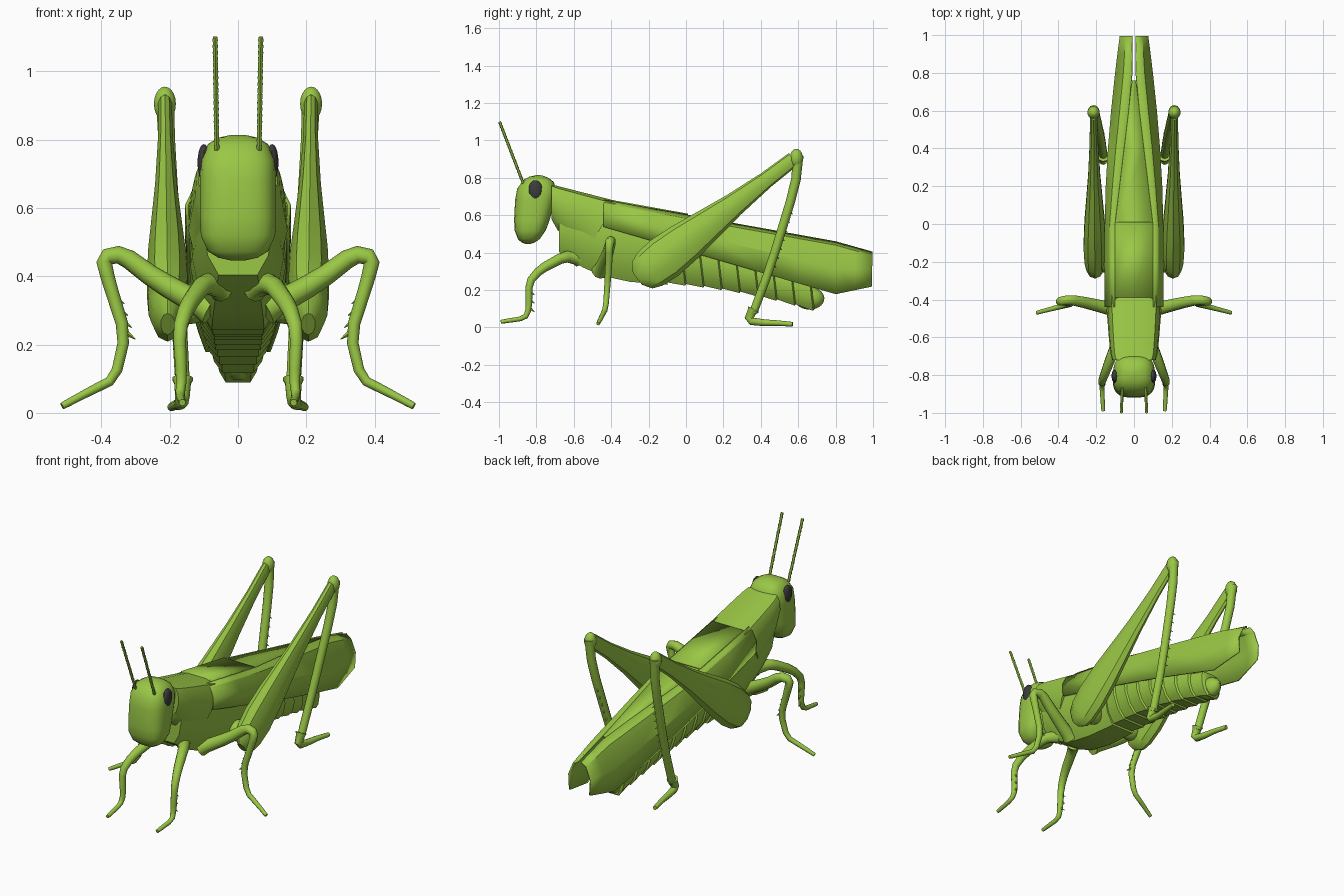
import bpy, bmesh, math
from mathutils import Vector

cube = bpy.data.objects.get("Cube")
if cube:
    bpy.data.objects.remove(cube, do_unlink=True)


def material(name, rgb):
    mat = bpy.data.materials.new(name)
    mat.use_nodes = True
    mat.diffuse_color = (*rgb, 1)
    bsdf = next(node for node in mat.node_tree.nodes if node.type == 'BSDF_PRINCIPLED')
    bsdf.inputs["Base Color"].default_value = (*rgb, 1)
    return mat


green = material("leaf green", (0.32, 0.57, 0.06))
charcoal = material("eye charcoal", (0.045, 0.045, 0.045))


def finish(name, bm, mat=green, mirror=False, thickness=0, angle=35):
    bmesh.ops.recalc_face_normals(bm, faces=bm.faces)
    mesh = bpy.data.meshes.new(name)
    bm.to_mesh(mesh)
    bm.free()
    mesh.materials.append(mat)
    obj = bpy.data.objects.new(name, mesh)
    bpy.context.collection.objects.link(obj)
    bpy.ops.object.select_all(action='DESELECT')
    obj.select_set(True)
    bpy.context.view_layer.objects.active = obj
    bpy.ops.object.shade_smooth_by_angle(angle=math.radians(angle))
    if thickness:
        solid = obj.modifiers.new("thickness", 'SOLIDIFY')
        solid.thickness = thickness
        solid.offset = 0
    if mirror:
        obj.modifiers.new("mirror", 'MIRROR')


def skin(bm, rings, closed=True):
    """Bridge rings of points; closed rings get end caps."""
    rows = [[bm.verts.new(point) for point in ring] for ring in rings]
    count = len(rows[0])
    for a, b in zip(rows, rows[1:]):
        for i in range(count if closed else count - 1):
            j = (i + 1) % count
            bm.faces.new((a[i], a[j], b[j], b[i]))
    if closed:
        bm.faces.new(rows[0])
        bm.faces.new(rows[-1])


def circle(sides):
    angles = [math.tau * (k + 0.5) / sides for k in range(sides)]
    return [(math.cos(a), math.sin(a)) for a in angles]


def tube(bm, path, radii, ref=(1, 0, 0), sides=10, flat=1):
    """Limb along a path; flat scales its width along ref."""
    rings = []
    for i, (point, radius) in enumerate(zip(path, radii)):
        along = (path[min(i + 1, len(path) - 1)] - path[max(i - 1, 0)]).normalized()
        across = Vector(ref)
        across = (across - along * across.dot(along)).normalized()
        up = along.cross(across)
        rings.append([point + radius * (across * c * flat + up * s) for c, s in circle(sides)])
    skin(bm, rings)


def knob(bm, center, size):
    """Ellipsoid used for joints and eyes."""
    made = bmesh.ops.create_uvsphere(bm, u_segments=14, v_segments=10, radius=1)
    for vert in made["verts"]:
        vert.co = Vector(center) + vert.co * Vector(size)


def spines(bm, start, end, count, direction):
    for i in range(count):
        root = start.lerp(end, i / (count - 1))
        tip = root + Vector(direction).normalized() * 0.04
        tube(bm, [root, tip], [0.011, 0.001], ref=(0.3, 1, 0.2), sides=5)


# Body cross-section as (width, height) fractions
half = [(0.55, 0), (0.85, 0.2), (1, 0.5), (0.97, 0.8), (0.82, 0.95), (0.4, 1)]
outline = half + [(-x, z) for x, z in reversed(half)]


def body_ring(y, width, low, top, lean=0):
    height = top - low
    return [(x * width, y + lean * (z - 1) * height, low + z * height) for x, z in outline]


# Thorax
bm = bmesh.new()
skin(bm, [body_ring(y, 0.14 - 0.25 * (y + 0.3) ** 2,
                    0.22 - 0.08 * y + 0.9 * max(0, -0.3 - y) ** 2,
                    0.56 - 0.18 * y)
          for y in (-0.68, -0.64, -0.55, -0.45, -0.3, -0.1)])
finish("thorax", bm)

# Saddle-shaped collar with a slanted rear edge
bm = bmesh.new()
skin(bm, [body_ring(-0.72 + 0.35 * t, 0.115 + 0.03 * math.sqrt(t),
                    0.58 - 0.19 * math.sqrt(t), 0.765 - 0.09 * t, 0.6 * t * t)
          for t in (0, 0.1, 0.25, 0.5, 0.75, 1)])
finish("collar", bm)


# Abdomen: overlapping rings that shrink toward the tail
def abdomen_ring(y, flare):
    return body_ring(y, 0.13 - 0.15 * y * y + flare,
                     0.22 - 0.1 * y - 0.15 * y * y - flare,
                     0.5 - 0.38 * y + flare, -0.12)


bm = bmesh.new()
segments = 8
length = 0.1
for i in range(segments):
    front = -0.14 + i * length
    rear = front + length
    skin(bm, [abdomen_ring(front, -0.01), abdomen_ring(rear, 0), abdomen_ring(rear + 0.01, -0.01)])
knob(bm, (0, 0.66, 0.155), (0.05, 0.08, 0.06))
finish("abdomen", bm)


# Folded wings: a roof-shaped sheet, its inner edges meeting in a V
def wing_ridge(y):
    return 0.6 - 0.18 * y - 0.1 * max(0, y - 0.8)


def wing_inner(y):
    return max(0.01, 0.1 - 0.12 * max(0, y))


def wing_row(y):
    ridge, inner = wing_ridge(y), wing_inner(y)
    side = 0.15 - 0.08 * max(0, y) ** 1.7
    low = 0.41 - 0.29 * y + 0.5 * max(0, y - 0.8)
    return [(inner, y, ridge), ((inner + side) / 2, y, ridge - 0.02),
            (side, y, (ridge + low) / 2), (side - 0.005, y, low)]


bm = bmesh.new()
skin(bm, [wing_row(y) for y in (-0.44, -0.2, 0, 0.2, 0.4, 0.6, 0.8, 0.9, 0.995)], closed=False)
finish("outer_wings", bm, mirror=True, thickness=0.01, angle=25)

bm = bmesh.new()
skin(bm, [[(side * wing_inner(y), y, wing_ridge(y) - 0.005) for side in (-1, 1)]
          for y in (-0.4, 0, 0.4, 0.76)], closed=False)
finish("inner_wing_panel", bm, thickness=0.01)

bm = bmesh.new()
skin(bm, [[(x, y, wing_ridge(y) + 0.005) for x in (-0.1, 0, 0.1)] for y in (-0.39, 0.01)],
     closed=False)
finish("wing_base_plate", bm, thickness=0.01)


# Head: stacked rounded rectangles, deeper toward the crown, with a narrow chin
def head_ring(t):
    width = 0.112 * math.sqrt(1 - abs(t) ** 6)
    depth = (0.102 + 0.02 * t) * math.sqrt(1 - t ** 4)
    ring = []
    for c, s in circle(24):
        x = math.copysign(abs(c) ** 0.7, c)
        y = -0.815 + 0.03 * t + depth * math.copysign(abs(s) ** 0.7, s)
        drop = 0.15 * max(0, t) * max(0, y + 0.78)
        ring.append((width * x, y, 0.63 + 0.185 * t - drop))
    return ring


bm = bmesh.new()
skin(bm, [head_ring(t) for t in (-0.995, -0.95, -0.85, -0.6, -0.3, 0, 0.3, 0.6, 0.85, 0.95, 0.995)])
finish("head", bm)

# Eyes
bm = bmesh.new()
knob(bm, (0.1, -0.805, 0.733), (0.019, 0.038, 0.054))
finish("eyes", bm, charcoal, mirror=True)

# Ringed antennae
bm = bmesh.new()
root, tip = Vector((0.062, -0.87, 0.77)), Vector((0.067, -0.997, 1.1))
steps = 36
tube(bm, [root.lerp(tip, i / steps) for i in range(steps + 1)],
     [0.009 if i % 2 else 0.007 for i in range(steps + 1)], sides=6)
finish("antennae", bm, mirror=True)


def rounded(path):
    """Cut each corner of a path once so that joints bend softly."""
    soft = [path[0]]
    for a, b in zip(path, path[1:]):
        soft += [a.lerp(b, 0.2), a.lerp(b, 0.8)]
    return soft + [path[-1]]


def leg(name, joints, thick, thin, knee, spine_direction, spine_count, ref=(1, 0, 0)):
    """Tapered leg, slimmer between joints, with spines below the knee."""
    bm = bmesh.new()
    path = [Vector(joint) for joint in joints]
    soft = rounded(path)
    last = len(soft) - 1
    radii = [thick + (thin - thick) * math.sqrt(i / last) for i in range(last + 1)]
    tube(bm, soft, radii, ref)
    upper, lower = path[knee], path[knee + 1]
    spines(bm, upper.lerp(lower, 0.3), upper.lerp(lower, 0.95), spine_count, spine_direction)
    finish(name, bm, mirror=True, angle=50)


# Front and middle legs
leg("front_legs", [(0.05, -0.58, 0.37), (0.1, -0.65, 0.38), (0.15, -0.78, 0.31),
                   (0.172, -0.84, 0.24), (0.165, -0.84, 0.1), (0.17, -0.86, 0.05),
                   (0.163, -0.99, 0.03)],
    0.045, 0.01, 3, (0.2, 1, -0.8), 3)
leg("middle_legs", [(0.08, -0.46, 0.3), (0.24, -0.42, 0.39), (0.34, -0.4, 0.465),
                    (0.395, -0.41, 0.455), (0.38, -0.41, 0.39), (0.33, -0.42, 0.23),
                    (0.36, -0.43, 0.1), (0.44, -0.45, 0.06), (0.515, -0.47, 0.02)],
    0.045, 0.01, 4, (-1, 0, -0.7), 4, ref=(0, 1, 0))

# Hind thighs: flattened teardrops from hip to knee
bm = bmesh.new()
hip, knee = Vector((0.206, -0.26, 0.26)), Vector((0.214, 0.6, 0.92))
stations = [0, 0.03, 0.08, 0.17, 0.3, 0.45, 0.6, 0.8, 0.97]
tube(bm, [hip.lerp(knee, t) for t in stations],
     [0.04 + 0.31 * math.sqrt(t) * (1 - t) ** 2.5 for t in stations], flat=0.52)
knob(bm, knee - Vector((0, 0.01, 0.015)), (0.033, 0.035, 0.05))
knob(bm, (0.14, -0.2, 0.32), (0.07, 0.06, 0.06))
finish("hind_thighs", bm, mirror=True)

# Hind shins and feet
leg("hind_shins", [knee, (0.207, 0.585, 0.76), (0.175, 0.45, 0.32), (0.162, 0.36, 0.08)],
    0.03, 0.022, 1, (-0.6, 0.8, -0.7), 7)
leg("hind_feet", [(0.162, 0.36, 0.1), (0.163, 0.33, 0.035), (0.172, 0.42, 0.025),
                  (0.18, 0.48, 0.024), (0.195, 0.57, 0.017)],
    0.032, 0.012, 0, (0.2, 1, 0), 2)
